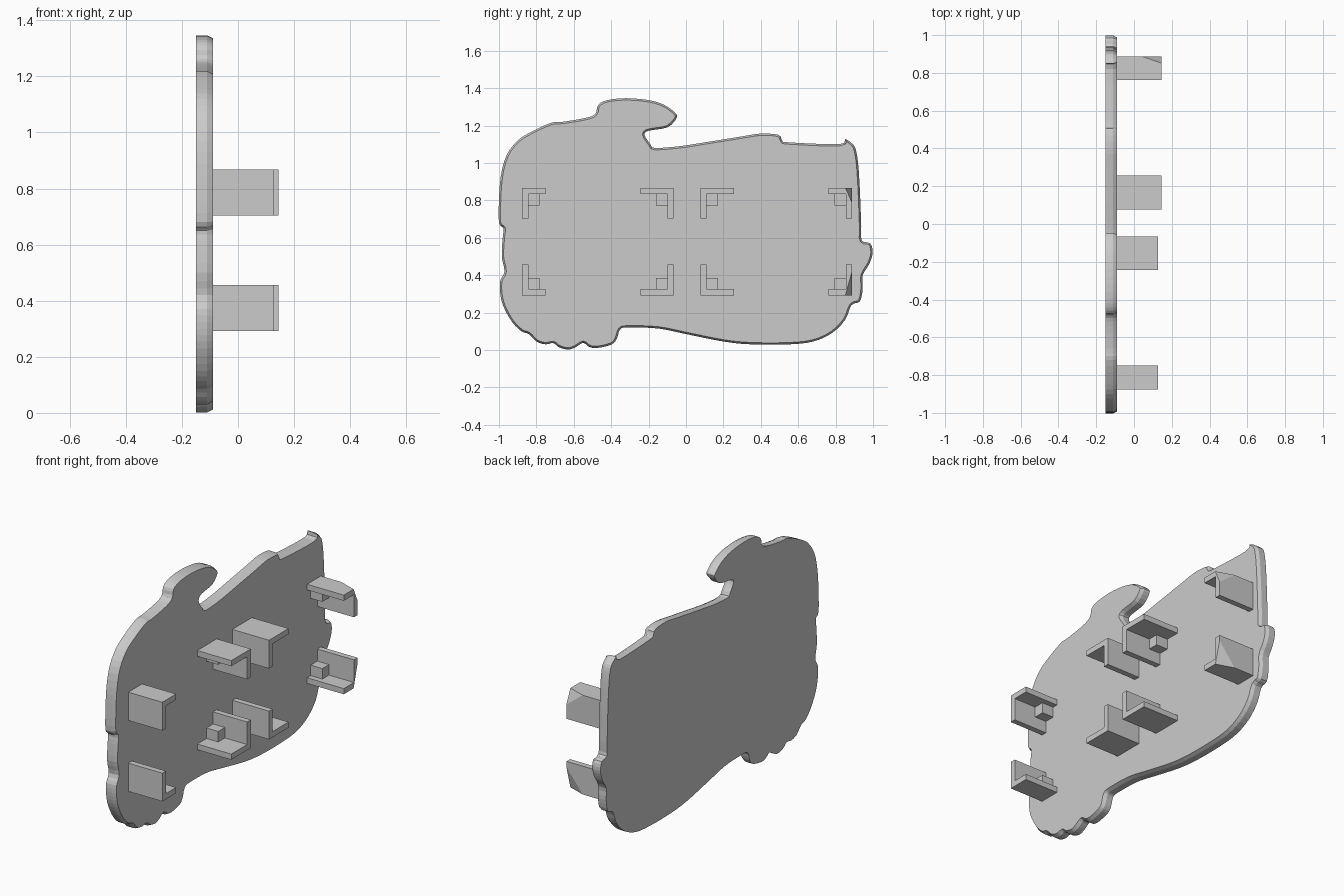
import bpy, bmesh
from mathutils import Vector

if "Cube" in bpy.data.objects:
    bpy.data.objects.remove(bpy.data.objects["Cube"])

BACK, RIM, FRONT = -0.15, -0.11, -0.09


def make_object(name, bm):
    bmesh.ops.recalc_face_normals(bm, faces=bm.faces[:])
    me = bpy.data.meshes.new(name)
    bm.to_mesh(me)
    bm.free()
    ob = bpy.data.objects.new(name, me)
    bpy.context.collection.objects.link(ob)
    return ob


def smooth_loop(pts, steps=3):
    """Closed Catmull-Rom curve through the points."""
    out, n = [], len(pts)
    for i in range(n):
        a, b, c, d = (Vector(pts[(i + k) % n]) for k in (-1, 0, 1, 2))
        for s in range(steps):
            t = s / steps
            out.append(0.5 * (2 * b + (c - a) * t + (2 * a - 5 * b + 4 * c - d) * t * t
                              + (3 * b - a - 3 * c + d) * t ** 3))
    return out


def prism(bm, profile, x0, x1):
    """Extrude a y-z profile along x and return the end face."""
    f = bm.faces.new([bm.verts.new((x0, y, z)) for y, z in profile])
    end = bmesh.ops.extrude_face_region(bm, geom=[f], use_keep_orig=True)['geom']
    for v in end:
        if isinstance(v, bmesh.types.BMVert):
            v.co.x = x1
    return [g for g in end if isinstance(g, bmesh.types.BMFace)][0]


# Wavy plate outline (y, z), counter-clockwise in three stretches
bottom = [(-.97, .42), (-.993, .37), (-.993, .30), (-.975, .23), (-.93, .15), (-.88, .10),
          (-.84, .085), (-.80, .045), (-.75, .03), (-.71, .037), (-.68, .015), (-.63, .002),
          (-.59, .015), (-.55, .038), (-.52, .018), (-.48, .01), (-.40, .028), (-.37, .06),
          (-.352, .11), (-.31, .12), (-.15, .115), (0, .085), (.2, .045), (.35, .03),
          (.55, .03), (.68, .045), (.78, .09), (.85, .16), (.885, .24)]
right = [(.93, .26), (.945, .33), (.945, .40), (.98, .46), (.998, .52), (.985, .57),
         (.94, .585), (.937, .66), (.93, .85), (.92, 1.0), (.905, 1.08), (.88, 1.11),
         (.85, 1.127), (.82, 1.10)]
top = [(.55, 1.11), (.515, 1.12), (.495, 1.15), (.40, 1.157), (.3, 1.142), (.1, 1.11),
       (-.03, 1.09), (-.165, 1.08), (-.19, 1.10), (-.222, 1.15), (-.20, 1.172), (-.1, 1.19),
       (-.05, 1.24), (-.06, 1.27), (-.12, 1.312), (-.2, 1.336), (-.32, 1.346), (-.42, 1.336),
       (-.47, 1.31), (-.485, 1.262), (-.54, 1.24), (-.66, 1.22), (-.72, 1.215), (-.82, 1.17),
       (-.9, 1.12), (-.96, 1.04), (-.99, .93), (-1, .8), (-1, .68), (-.975, .65),
       (-.98, .60), (-.985, .5)]

# Plate with a slightly inset front edge
bm = bmesh.new()
front = prism(bm, smooth_loop(bottom + right + top), BACK, RIM)
bmesh.ops.recalc_face_normals(bm, faces=bm.faces[:])
bmesh.ops.inset_region(bm, faces=[front], thickness=0.01, use_even_offset=False)
for v in front.verts:
    v.co.x = FRONT
make_object("plate", bm)


def bracket(name, y0, y1, z0, z1, x_end, cut=None):
    """L-shaped bracket: outer corner at (y0, z0), arms reach to y1 and z1."""
    sy = 1 if y1 > y0 else -1
    sz = 1 if z1 > z0 else -1
    t, p = 0.033, 0.094
    bm = bmesh.new()
    yi, zi = y0 + sy * t, z0 + sz * t
    prism(bm, [(y0, z0), (y1, z0), (y1, zi), (yi, zi), (yi, z1), (y0, z1)], FRONT - .005, x_end)
    # clipped outer corner at the free end
    if cut:
        a, b, c = (Vector(q) for q in cut)
        n = (b - a).cross(c - a)
        if n.dot(Vector((x_end, y0, z0)) - a) < 0:
            n = -n
        bmesh.ops.bisect_plane(bm, geom=bm.verts[:] + bm.edges[:] + bm.faces[:],
                               plane_co=a, plane_no=n, clear_outer=True)
        bmesh.ops.holes_fill(bm, edges=[e for e in bm.edges if e.is_boundary], sides=0)
    make_object(name, bm)
    # short stop block in the inner corner
    bm = bmesh.new()
    yp, zp = y0 + sy * p, z0 + sz * p
    prism(bm, [(yi, zi), (yp, zi), (yp, zp), (yi, zp)], FRONT - .005, FRONT + .075)
    make_object(name + "_stop", bm)


# Two groups of four brackets, each framing a rectangle
levels = (("upper", .867, .703), ("lower", .292, .456))
columns = (("left_outer", -.876, -.75, .128), ("left_inner", -.066, -.244, .128),
           ("right_inner", .077, .256, .145), ("right_outer", .888, .762, .145))
for lname, z0, z1 in levels:
    for cname, y0, y1, xe in columns:
        cut = None
        if cname == "right_outer":
            drop = -.08 if lname == "upper" else .13
            cut = [(xe, y0 - .036, z0), (xe, y0, z0 + drop), (.04, y0, z0)]
        bracket(f"{lname}_{cname}_bracket", y0, y1, z0, z1, xe, cut)
